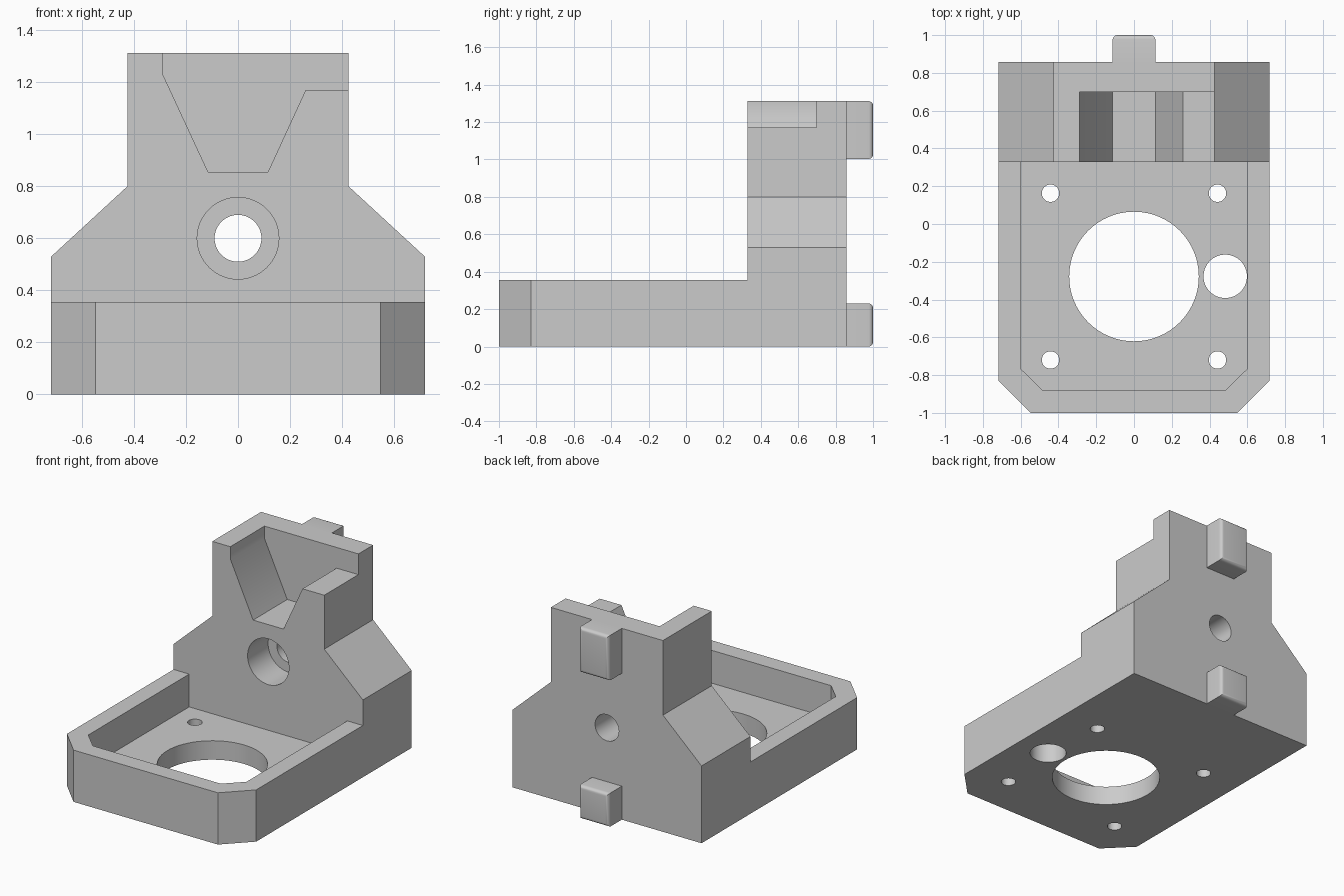
import bpy, bmesh, math
from mathutils import Vector

if "Cube" in bpy.data.objects:
    bpy.data.objects.remove(bpy.data.objects["Cube"])

GREY = (0.6, 0.6, 0.6, 1.0)
grey = bpy.data.materials.new("light grey plastic")
grey.use_nodes = True
grey.diffuse_color = GREY
grey.node_tree.nodes["Principled BSDF"].inputs["Base Color"].default_value = GREY


def prism(name, points, start, end, axis="z"):
    """Extrude a flat outline along z (points are x, y) or y (points are x, z)."""
    place = (lambda a, b, d: (a, b, d)) if axis == "z" else (lambda a, b, d: (a, d, b))
    bm = bmesh.new()
    face = bm.faces.new([bm.verts.new(place(a, b, start)) for a, b in points])
    grown = bmesh.ops.extrude_face_region(bm, geom=[face])["geom"]
    move = Vector(place(0, 0, end - start))
    bmesh.ops.translate(bm, vec=move, verts=[v for v in grown if isinstance(v, bmesh.types.BMVert)])
    bmesh.ops.recalc_face_normals(bm, faces=bm.faces)
    mesh = bpy.data.meshes.new(name)
    bm.to_mesh(mesh)
    bm.free()
    mesh.materials.append(grey)
    obj = bpy.data.objects.new(name, mesh)
    bpy.context.collection.objects.link(obj)
    return obj


def circle(a, b, radius, sides=64):
    turn = math.tau / sides
    return [(a + radius * math.cos(i * turn), b + radius * math.sin(i * turn)) for i in range(sides)]


def mirrored(half):
    """Complete an outline symmetric about x = 0."""
    return half + [(-x, y) for x, y in reversed(half)]


def select(obj):
    bpy.ops.object.select_all(action="DESELECT")
    obj.select_set(True)
    bpy.context.view_layer.objects.active = obj


def combine(target, tool, operation="DIFFERENCE"):
    tool.hide_render = True
    select(target)
    mod = target.modifiers.new("combine", "BOOLEAN")
    mod.operation, mod.solver, mod.object = operation, "EXACT", tool
    bpy.ops.object.modifier_apply(modifier=mod.name)
    bpy.data.objects.remove(tool)


# Dimensions
WALL_FRONT, WALL_BACK, FLOOR, RIM = 0.328, 0.857, 0.13, 0.355

# Tray with chamfered front corners and a sunken floor
body = prism("bracket_body", mirrored([(0.718, WALL_BACK), (0.718, -0.828), (0.548, -1.0)]), 0, RIM)
combine(body, prism("tray_pocket", mirrored([(0.6, WALL_FRONT), (0.6, -0.766), (0.485, -0.88)]), FLOOR, 0.6))

# Upright wall with sloped shoulders
upright = mirrored([(0.718, 0), (0.718, 0.53), (0.425, 0.8), (0.425, 1.312)])
combine(body, prism("upright", upright, WALL_FRONT, WALL_BACK, "y"), "UNION")

# Funnel recess, open at the top and over the lower side wall
funnel = [(-0.288, 1.5), (-0.288, 1.228), (-0.115, 0.855), (0.115, 0.855),
          (0.26, 1.17), (0.6, 1.17), (0.6, 1.5)]
combine(body, prism("funnel_recess", funnel, 0.2, 0.698, "y"))

# Round bore with a wider front counterbore
combine(body, prism("counterbore", circle(0, 0.6, 0.157), 0.2, 0.55, "y"))
combine(body, prism("bore", circle(0, 0.6, 0.09), 0.4, 1.0, "y"))

# Holes through the tray floor
holes = [(0, -0.278, 0.343), (0.483, -0.277, 0.115)]
holes += [(x, y, 0.046) for x in (-0.442, 0.442) for y in (0.163, -0.72)]
for x, y, radius in holes:
    combine(body, prism("floor_hole", circle(x, y, radius), -0.2, 0.25))

# Rear tabs, rounded around the outer end
for name, low, high in (("lower_tab", 0, 0.23), ("upper_tab", 1.003, 1.312)):
    tab = prism(name, mirrored([(0.113, low), (0.113, high)]), WALL_BACK - 0.01, 1.0, "y")
    bm = bmesh.new()
    bm.from_mesh(tab.data)
    ends = [e for e in bm.edges if all(v.co.y > 0.99 for v in e.verts)]
    bmesh.ops.bevel(bm, geom=ends, offset=0.024, segments=5, profile=0.5, affect="EDGES")
    bm.to_mesh(tab.data)
    bm.free()
    select(tab)
    bpy.ops.object.shade_smooth_by_angle(angle=math.radians(25))

select(body)
bpy.ops.object.shade_smooth_by_angle(angle=math.radians(25))
